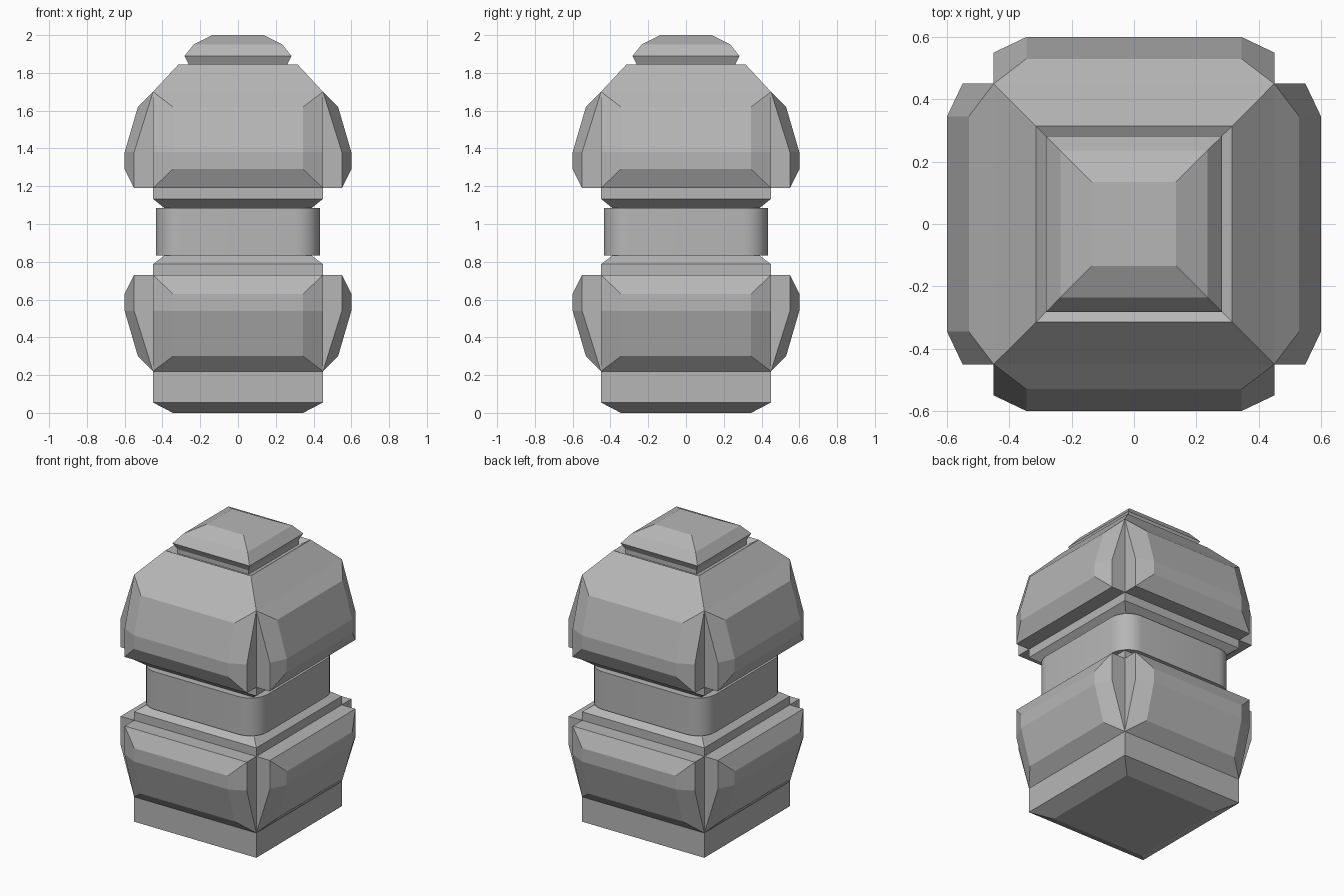
import bpy
import bmesh
from math import pi, radians
from mathutils import Matrix

cube = bpy.data.objects.get("Cube")
if cube:
    bpy.data.objects.remove(cube, do_unlink=True)

GREY = (0.47, 0.47, 0.47, 1)
grey = bpy.data.materials.new("stone grey")
grey.use_nodes = True
grey.diffuse_color = GREY
grey.node_tree.nodes["Principled BSDF"].inputs["Base Color"].default_value = GREY

MID = 0.96  # height of the plane mirroring upper and lower halves


def finish(name, bm):
    bmesh.ops.recalc_face_normals(bm, faces=bm.faces)
    mesh = bpy.data.meshes.new(name)
    bm.to_mesh(mesh)
    bm.free()
    mesh.materials.append(grey)
    obj = bpy.data.objects.new(name, mesh)
    bpy.context.collection.objects.link(obj)
    return obj


def square_stack(name, profile):
    """Closed solid of square sections given as (half width, height)."""
    bm = bmesh.new()
    rings = [[bm.verts.new((sx * h, sy * h, z))
              for sx, sy in ((-1, -1), (1, -1), (1, 1), (-1, 1))]
             for h, z in profile]
    for low, high in zip(rings, rings[1:]):
        for i in range(4):
            j = (i + 1) % 4
            bm.faces.new((low[i], low[j], high[j], high[i]))
    bm.faces.new(rings[0][::-1])
    bm.faces.new(rings[-1])
    return finish(name, bm)


def side_panel(name, angle, lower):
    """Faceted plate on the front, turned around z, flipped for the lower half."""
    bm = bmesh.new()

    def column(x, points):
        return [bm.verts.new((x, -y, z)) for y, z in points]

    rim = ((0.45, 1.70), (0.55, 1.38), (0.55, 1.19), (0.45, 1.19))
    face = ((0.53, 1.62), (0.60, 1.38), (0.60, 1.29))
    rim_l, rim_r = column(-0.45, rim), column(0.45, rim)
    mid_l, mid_r = column(-0.345, face), column(0.345, face)
    for outer, inner in ((rim_l, mid_l), (rim_r, mid_r)):
        bm.faces.new(outer)
        for i in range(2):
            bm.faces.new((outer[i], outer[i + 1], inner[i + 1], inner[i]))
    left = [rim_l[0], *mid_l, rim_l[2], rim_l[3]]
    right = [rim_r[0], *mid_r, rim_r[2], rim_r[3]]
    for i in range(len(left)):
        j = (i + 1) % len(left)
        bm.faces.new((left[i], left[j], right[j], right[i]))
    if lower:
        bm.transform(Matrix.Translation((0, 0, 2 * MID)) @ Matrix.Diagonal((1, 1, -1, 1)))
    bm.transform(Matrix.Rotation(angle, 4, "Z"))
    return finish(name, bm)


# Square cores, with a sunken rim under the cap
square_stack("lower_body", [(0.345, 0), (0.45, 0.055), (0.45, 0.787), (0.39, 0.833)])
square_stack("upper_body", [(0.39, 1.085), (0.45, 1.133), (0.45, 1.70),
                            (0.315, 1.845), (0.27, 1.82)])
square_stack("cap", [(0.262, 1.80), (0.262, 1.848), (0.283, 1.89),
                     (0.235, 1.95), (0.135, 2.0)])

# Faceted panels on all four sides of both halves
for i, side in enumerate(("front", "left", "back", "right")):
    side_panel("upper_panel_" + side, i * pi / 2, False)
    side_panel("lower_panel_" + side, i * pi / 2, True)

# Waist with rounded upright corners
waist = square_stack("waist", [(0.435, 0.833), (0.435, 1.085)])
bm = bmesh.new()
bm.from_mesh(waist.data)
upright = [e for e in bm.edges if abs(e.verts[0].co.z - e.verts[1].co.z) > 0.1]
bmesh.ops.bevel(bm, geom=upright, offset=0.13, segments=8, profile=0.5, affect="EDGES")
bm.to_mesh(waist.data)
bm.free()
bpy.ops.object.select_all(action="DESELECT")
waist.select_set(True)
bpy.context.view_layer.objects.active = waist
bpy.ops.object.shade_smooth_by_angle(angle=radians(30))
